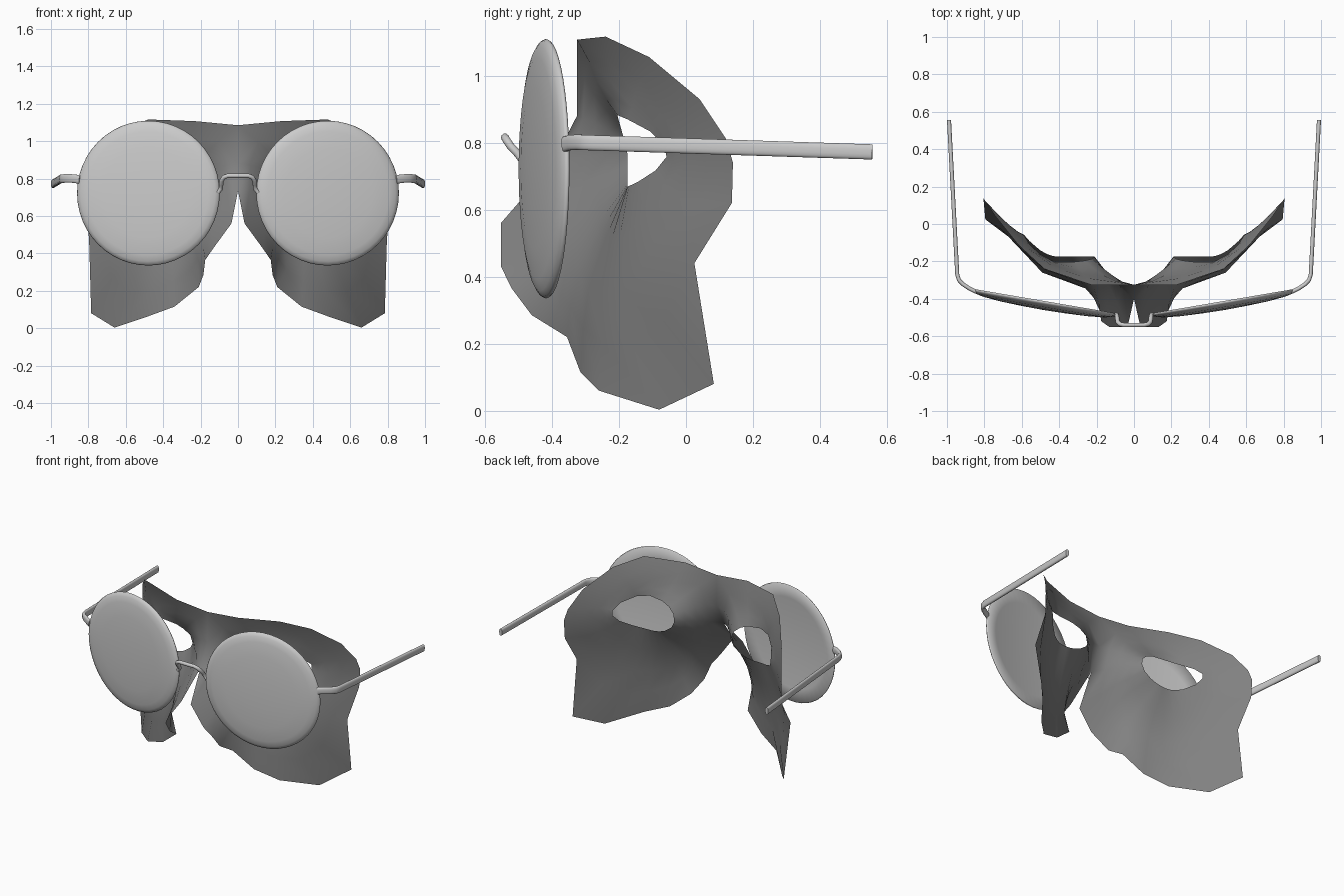
import bpy, bmesh
from math import sin, cos, pi, atan2, radians, copysign
from mathutils import Vector, Matrix

if "Cube" in bpy.data.objects:
    bpy.data.objects.remove(bpy.data.objects["Cube"])


def make(name, verts, faces, mirror=True, angle=80, relax=0):
    me = bpy.data.meshes.new(name)
    me.from_pydata([tuple(v) for v in verts], [], faces)
    bm = bmesh.new()
    bm.from_mesh(me)
    inner = [v for v in bm.verts if not v.is_boundary]
    for _ in range(relax):
        bmesh.ops.smooth_vert(bm, verts=inner, factor=0.5,
                              use_axis_x=True, use_axis_y=True, use_axis_z=True)
    bmesh.ops.recalc_face_normals(bm, faces=bm.faces)
    bm.to_mesh(me)
    bm.free()
    ob = bpy.data.objects.new(name, me)
    bpy.context.collection.objects.link(ob)
    if mirror:
        m = ob.modifiers.new("mirror", 'MIRROR')
        m.use_clip = True
        m.merge_threshold = 0.002
    bpy.ops.object.select_all(action='DESELECT')
    ob.select_set(True)
    bpy.context.view_layer.objects.active = ob
    bpy.ops.object.shade_smooth_by_angle(angle=radians(angle))
    return ob


def sweep(name, path, a, b, up, mirror, n=16, power=0.75):
    """Sweep a rounded section (a sideways, b along up) along a path."""
    P = [Vector(p) for p in path]
    up = Vector(up)
    verts, faces = [], []
    for i, p in enumerate(P):
        t = (P[min(i + 1, len(P) - 1)] - P[max(i - 1, 0)]).normalized()
        s = t.cross(up).normalized()
        u = s.cross(t)
        for k in range(n):
            w = 2 * pi * (k + .5) / n
            c, d = (copysign(abs(q) ** power, q) for q in (cos(w), sin(w)))
            verts.append(p + s * a * c + u * b * d)
    for i in range(len(P) - 1):
        for k in range(n):
            j = (k + 1) % n
            faces.append((i * n + k, i * n + j, i * n + n + j, i * n + n + k))
    faces.append(tuple(range(n)))
    faces.append(tuple(range((len(P) - 1) * n, len(P) * n)))
    return make(name, verts, faces, mirror)


# Mask: outline ring, middle ring and eye-hole ring, bridged and relaxed
outer = [(0, -.325, 1.085), (.23, -.325, 1.107), (.48, -.24, 1.116), (.62, -.11, 1.055),
         (.74, .04, .93), (.795, .12, .81), (.81, .14, .74), (.805, .137, .62),
         (.795, .025, .44), (.785, .083, .08), (.66, -.08, .003), (.49, -.26, .06),
         (.34, -.315, .115), (.21, -.355, .22), (.185, -.46, .285), (.175, -.52, .365),
         (.13, -.552, .43), (.035, -.552, .56), (0, -.40, .735), (0, -.325, .88)]
middle = [(.13, -.29, .97), (.25, -.29, 1.0), (.42, -.25, 1.0), (.53, -.16, .955),
          (.62, -.06, .88), (.66, -.01, .80), (.67, 0, .74), (.66, -.03, .65),
          (.64, -.11, .50), (.60, -.185, .36), (.52, -.25, .32), (.43, -.285, .33),
          (.34, -.31, .36), (.27, -.33, .40), (.235, -.345, .45), (.21, -.345, .51),
          (.17, -.36, .57), (.12, -.32, .67), (.11, -.27, .76), (.11, -.26, .86)]
hole = []
for x, y, z in middle:
    w = atan2((z - .775) / .2, (x - .40) / .27)
    c, s = cos(w), sin(w)
    hole.append((.40 + .19 * c, -.175 - .03 * max(s, 0) + .12 * max(c, 0) ** 2, .775 + .107 * s))
n = len(outer)
mid = lambda A, B: [(Vector(p) + Vector(q)) / 2 for p, q in zip(A, B)]
rings = [outer, mid(outer, middle), middle, mid(middle, hole), hole]
faces = [(r * n + k, r * n + (k + 1) % n, (r + 1) * n + (k + 1) % n, (r + 1) * n + k)
         for r in range(4) for k in range(n)]
mask = make("face_mask", sum(rings, []), faces, True, 120, 3)
dark = bpy.data.materials.new("dark_grey")
dark.diffuse_color = (.22, .22, .22, 1)
dark.use_nodes = True
dark.node_tree.nodes["Principled BSDF"].inputs["Base Color"].default_value = dark.diffuse_color
mask.data.materials.append(dark)

# Lenses: domed round discs, turned outward
profile = [(.12, .034), (.24, .029), (.33, .020), (.365, .012), (.382, .002), (.387, -.006),
           (.383, -.012), (.3, -.004), (.15, .004)]
N = 48
M = Matrix.Translation((.48, -.424, .722)) @ Matrix.Rotation(radians(9.7), 4, 'Z')
verts = [M @ Vector((r * cos(2 * pi * k / N), -d, r * sin(2 * pi * k / N)))
         for r, d in profile for k in range(N)]
faces = [(i * N + k, i * N + (k + 1) % N, (i + 1) * N + (k + 1) % N, (i + 1) * N + k)
         for i in range(len(profile) - 1) for k in range(N)]
for ring, d in ((0, .036), (len(profile) - 1, .008)):
    verts.append(M @ Vector((0, -d, 0)))
    faces += [(ring * N + k, ring * N + (k + 1) % N, len(verts) - 1) for k in range(N)]
make("lens", verts, faces)

# Nose bridge wire
half = [(.108, -.484, .725), (.092, -.486, .745), (.09, -.503, .768), (.087, -.524, .79),
        (.075, -.536, .808), (.055, -.540, .815)]
sweep("nose_bridge", half + [(-x, y, z) for x, y, z in reversed(half)],
      .012, .012, (0, 1, 0), False, 10, 1)

# Temple arms with bent hinge ends
sweep("temple_arm", [(.845, -.362, .795), (.88, -.345, .80), (.915, -.322, .801),
                     (.936, -.30, .80), (.945, -.27, .799), (.989, .556, .772)],
      .011, .023, (0, 0, 1), True)
